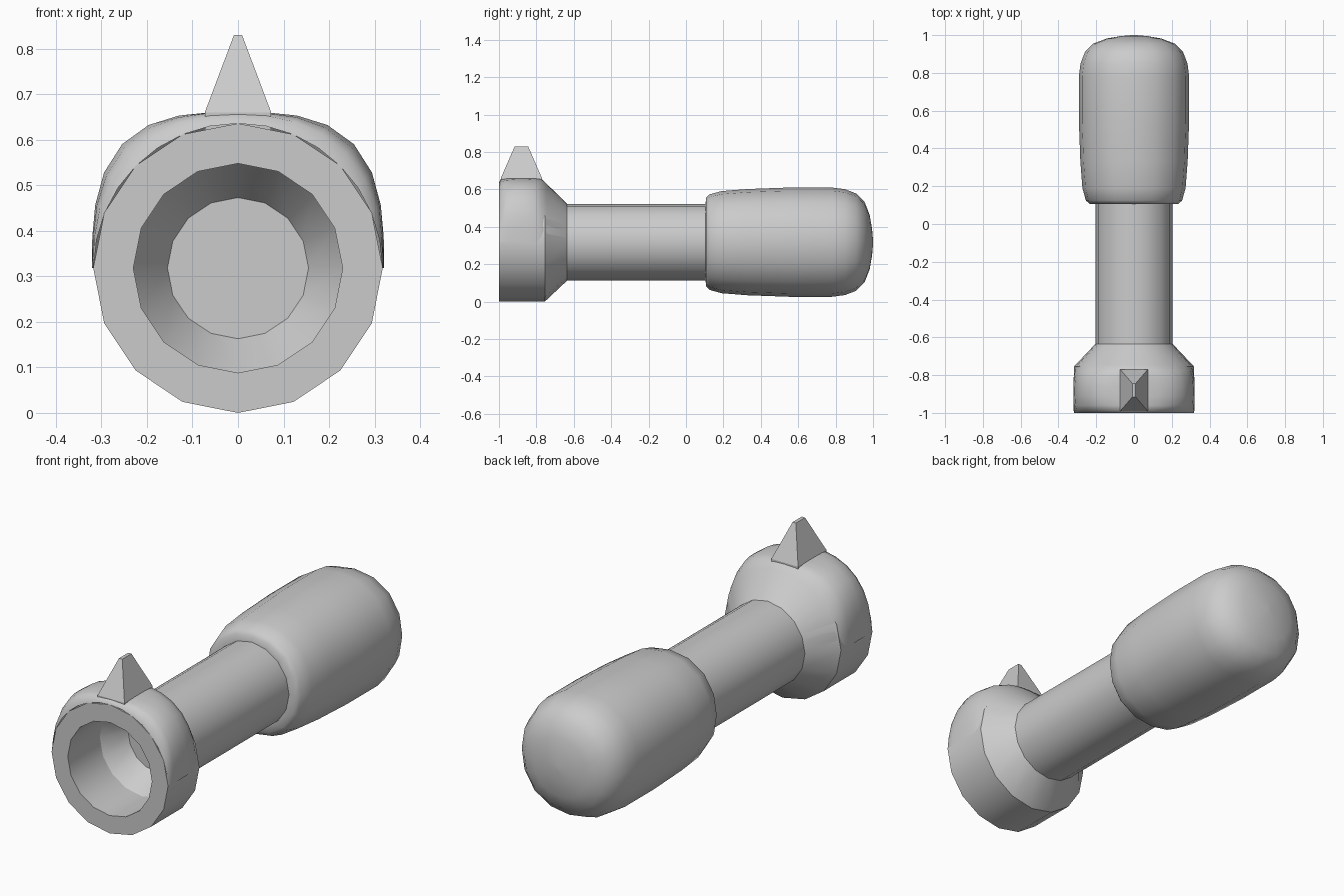
import bpy
from math import cos, sin, pi, radians

if "Cube" in bpy.data.objects:
    bpy.data.objects.remove(bpy.data.objects["Cube"])

CZ = 0.318  # height of the long axis


def finish(name, verts, faces, angle):
    mesh = bpy.data.meshes.new(name)
    mesh.from_pydata(verts, [], faces)
    mesh.update()
    ob = bpy.data.objects.new(name, mesh)
    bpy.context.collection.objects.link(ob)
    bpy.ops.object.select_all(action='DESELECT')
    ob.select_set(True)
    bpy.context.view_layer.objects.active = ob
    if angle:
        bpy.ops.object.shade_smooth_by_angle(angle=radians(angle))
    return ob


def loft(name, rings, segs=16, sweep=2 * pi, caps=(True, True), angle=35):
    """Rings are (y, x radius, z radius, superellipse exponent)."""
    closed = sweep > 6
    n = segs if closed else segs + 1
    verts, faces = [], []
    for y, rx, rz, e in rings:
        for j in range(n):
            a = sweep * j / segs
            c, s = cos(a), sin(a)
            k = (abs(c) ** e + abs(s) ** e) ** (-1 / e)
            verts.append((rx * k * c, y, CZ + rz * k * s))
    for i in range(len(rings) - 1):
        for j in range(segs):
            p, q = i * n + j, i * n + (j + 1) % n
            faces.append((p, p + n, q + n, q))
    if caps[0]:
        faces.append(tuple(range(n)))
    if caps[1]:
        last = (len(rings) - 1) * n
        faces.append(tuple(reversed(range(last, last + n))))
    return finish(name, verts, faces, angle)


def turned(name, profile, e=2, **kw):
    return loft(name, [(y, r, r, e) for y, r in profile], **kw)


# hollow cup at the front: recess floor, inner wall, rim, outer wall, taper
turned("front_cup", [(-0.635, 0.155), (-0.75, 0.23), (-1, 0.23), (-1, 0.318),
                     (-0.755, 0.318), (-0.635, 0.205)], caps=(True, False), angle=30)

# straight shaft
turned("shaft", [(-0.635, 0.205), (0.13, 0.205)], caps=(False, True))

# rounded grip at the back
turned("grip", [(0.105, 0.19), (0.106, 0.235), (0.125, 0.255), (0.19, 0.273),
                (0.33, 0.284), (0.55, 0.292), (0.78, 0.292), (0.85, 0.283),
                (0.91, 0.26), (0.955, 0.215), (0.982, 0.145), (0.995, 0.07),
                (1.0, 0.01)], e=2.2, angle=50)

# squarish bulge over the upper half of the cup
loft("upper_bulge", [(-1.0, 0.317, 0.318, 2), (-0.99, 0.319, 0.338, 2.35),
                     (-0.96, 0.32, 0.342, 2.75), (-0.91, 0.321, 0.343, 3),
                     (-0.86, 0.321, 0.343, 3), (-0.81, 0.319, 0.343, 2.75),
                     (-0.775, 0.314, 0.34, 2.4), (-0.745, 0.303, 0.312, 2.1),
                     (-0.635, 0.203, 0.205, 2)],
     sweep=pi, caps=(False, False), angle=60)

# tapered fin on top of the cup
levels = [(0.62, 0.073, 0.11), (0.66, 0.073, 0.11), (0.83, 0.009, 0.036)]
verts = [(sx * x, -0.88 + sy * y, z) for z, x, y in levels
         for sx, sy in ((-1, -1), (1, -1), (1, 1), (-1, 1))]
faces = [(i * 4 + j, i * 4 + (j + 1) % 4, i * 4 + 4 + (j + 1) % 4, i * 4 + 4 + j)
         for i in range(2) for j in range(4)] + [(8, 9, 10, 11)]
finish("top_fin", verts, faces, 0)
